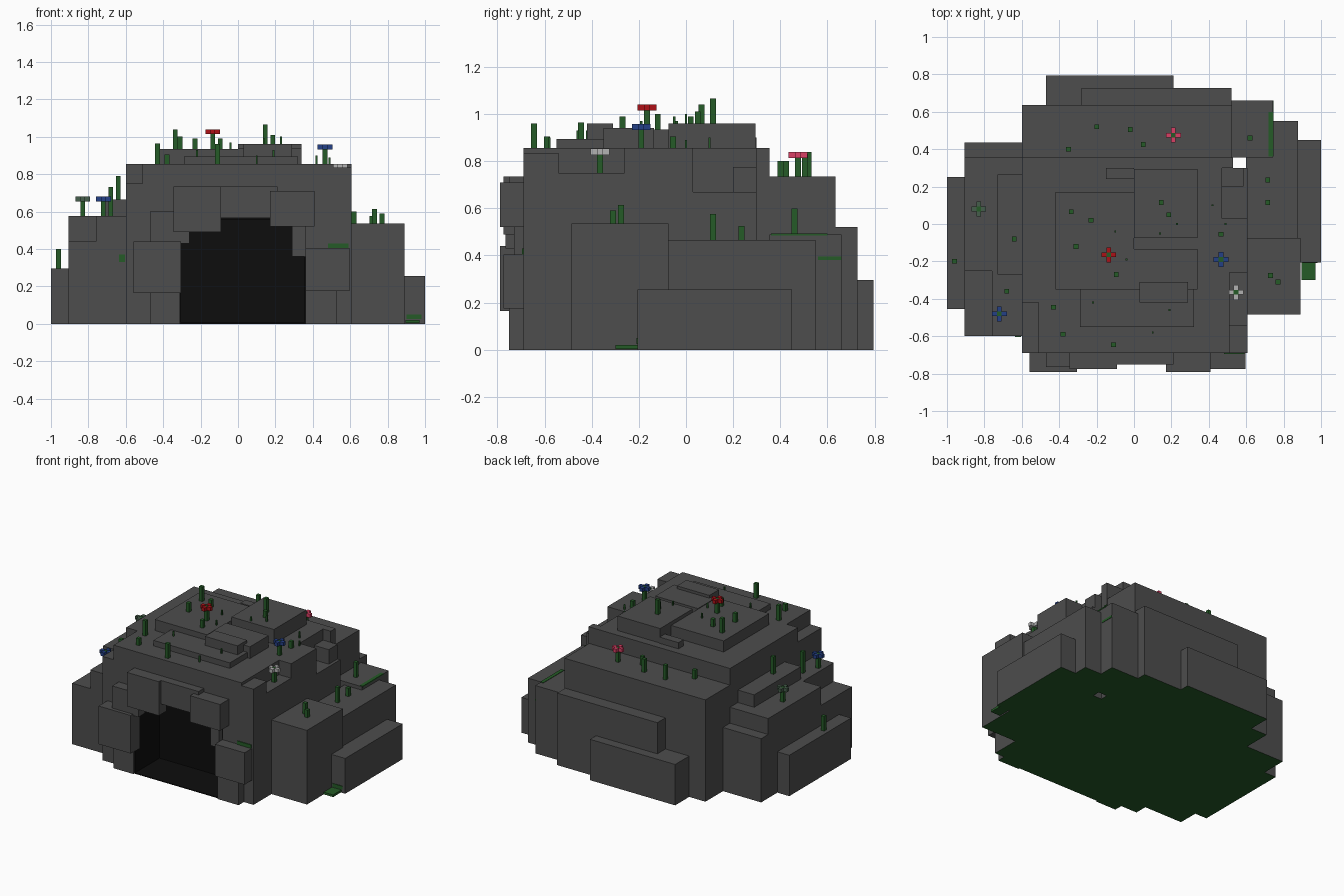
import bpy, bmesh
from mathutils import Vector


def mat(name, r, g, b):
    m = bpy.data.materials.new(name)
    m.diffuse_color = (r, g, b, 1)
    return m


STONE = mat("grey stone", 0.075, 0.075, 0.075)
DARK = mat("cave black", 0.004, 0.004, 0.004)
GREEN = mat("grass green", 0.018, 0.105, 0.02)
RED = mat("red petals", 0.42, 0.005, 0.008)
BLUE = mat("blue petals", 0.017, 0.05, 0.24)
WHITE = mat("white petals", 0.45, 0.45, 0.45)
PINK = mat("pink petals", 0.7, 0.05, 0.13)
SAGE = mat("sage petals", 0.06, 0.11, 0.07)


def boxes(name, material, items, under=GREEN):
    """One object made of boxes (x0, x1, y0, y1, z0, z1); ground faces are green."""
    bm = bmesh.new()
    for x0, x1, y0, y1, z0, z1 in items:
        vs = bmesh.ops.create_cube(bm, size=1)["verts"]
        for v in vs:
            v.co = Vector(((x0 + x1) / 2 + v.co.x * (x1 - x0),
                           (y0 + y1) / 2 + v.co.y * (y1 - y0),
                           (z0 + z1) / 2 + v.co.z * (z1 - z0)))
    bm.normal_update()
    for f in bm.faces:
        if f.normal.z < -0.9 and f.calc_center_median().z < 0.001:
            f.material_index = 1
    me = bpy.data.meshes.new(name)
    bm.to_mesh(me)
    bm.free()
    me.materials.append(material)
    me.materials.append(under)
    ob = bpy.data.objects.new(name, me)
    bpy.context.collection.objects.link(ob)
    return ob


# Main rock mass, with notches at the upper corners and a recess for the cave
boxes("rock_core", STONE, [
    (-0.51, 0.47, -0.45, 0.355, 0, 0.855),
    (-0.60, -0.51, -0.42, 0.355, 0, 0.855),
    (-0.60, -0.51, -0.69, -0.42, 0, 0.75),
    (-0.51, -0.31, -0.69, -0.45, 0, 0.855),
    (0.36, 0.51, -0.69, -0.26, 0, 0.855),
    (-0.31, 0.36, -0.69, -0.45, 0.565, 0.855),
    (0.51, 0.607, -0.69, -0.26, 0, 0.75),
    (0.51, 0.607, -0.69, -0.54, 0.75, 0.835),
    (0.47, 0.607, -0.26, 0.03, 0, 0.855),
    (0.47, 0.607, 0.03, 0.30, 0, 0.67),
    (0.47, 0.585, 0.20, 0.30, 0.67, 0.775),
    (0.47, 0.53, 0.30, 0.355, 0, 0.855),
])

# Slabs on the summit
boxes("summit_slabs", STONE, [
    (-0.42, 0.0, -0.35, 0.17, 0.85, 0.935),
    (0.0, 0.34, -0.075, 0.295, 0.85, 0.96),
    (0.0, 0.34, -0.35, -0.135, 0.85, 0.94),
    (0.03, 0.29, -0.42, -0.31, 0.85, 0.96),
    (-0.29, 0.32, -0.55, -0.35, 0.85, 0.895),
    (-0.15, 0.0, 0.24, 0.30, 0.85, 0.90),
])

# Stepped ledges on each side
boxes("back_ledges", STONE, [
    (-0.60, 0.525, 0.355, 0.635, 0, 0.735),
    (-0.28, 0.52, 0.635, 0.727, 0, 0.52),
    (-0.47, 0.21, 0.635, 0.795, 0, 0.295),
])
boxes("right_ledges", STONE, [
    (0.60, 0.89, -0.485, -0.075, 0, 0.535),
    (0.60, 0.877, -0.075, 0.55, 0, 0.465),
    (0.52, 0.742, 0.355, 0.66, 0, 0.49),
    (0.87, 1.0, -0.205, 0.45, 0, 0.255),
])
boxes("left_ledges", STONE, [
    (-0.905, -0.60, -0.25, 0.355, 0, 0.575),
    (-0.76, -0.60, -0.60, -0.25, 0, 0.575),
    (-0.905, -0.76, -0.60, -0.25, 0, 0.44),
    (-0.905, -0.60, 0.355, 0.435, 0, 0.46),
    (-0.73, -0.60, -0.27, 0.265, 0.57, 0.665),
    (-1.0, -0.905, -0.455, 0.25, 0, 0.295),
])

# Rough stones framing the cave mouth
boxes("entrance_stones", STONE, [
    (-0.47, -0.31, -0.75, -0.69, 0, 0.43),
    (0.36, 0.53, -0.75, -0.69, 0, 0.36),
    (-0.56, -0.305, -0.79, -0.69, 0.165, 0.44),
    (0.36, 0.595, -0.775, -0.69, 0.175, 0.405),
    (-0.47, -0.26, -0.765, -0.69, 0.43, 0.60),
    (-0.345, -0.09, -0.775, -0.69, 0.49, 0.735),
    (-0.15, 0.21, -0.75, -0.69, 0.565, 0.735),
    (0.17, 0.41, -0.79, -0.69, 0.52, 0.71),
    (0.29, 0.36, -0.73, -0.69, 0.36, 0.54),
])

# Black lining of the cave
boxes("cave_lining", DARK, [
    (-0.31, 0.36, -0.46, -0.445, 0, 0.565),
    (-0.312, -0.305, -0.74, -0.45, 0, 0.43),
    (-0.312, -0.305, -0.69, -0.45, 0.43, 0.565),
    (0.355, 0.362, -0.74, -0.45, 0, 0.36),
    (0.355, 0.362, -0.69, -0.45, 0.36, 0.565),
    (-0.31, 0.36, -0.69, -0.45, 0.558, 0.566),
    (-0.31, 0.36, -0.74, -0.45, 0, 0.006),
])

# Thin moss patches
boxes("moss_patches", GREEN, [
    (0.48, 0.59, -0.696, -0.688, 0.405, 0.43),
    (0.90, 0.98, -0.209, -0.204, 0.025, 0.05),
    (0.895, 0.97, -0.30, -0.205, 0.004, 0.02),
    (-0.635, -0.605, -0.604, -0.599, 0.33, 0.37),
    (0.72, 0.745, 0.36, 0.60, 0.485, 0.493),
    (0.735, 0.745, 0.56, 0.66, 0.38, 0.395),
])

# Grass stalks: x, y, base height, tip height
stalks = [
    (-0.2, 0.52, 0.73, 0.84), (-0.02, 0.505, 0.73, 0.83), (0.05, 0.425, 0.73, 0.80),
    (-0.35, 0.4, 0.73, 0.80), (0.62, 0.46, 0.48, 0.60), (0.715, 0.235, 0.46, 0.525),
    (0.715, 0.115, 0.46, 0.575), (0.73, -0.275, 0.53, 0.615), (0.77, -0.31, 0.53, 0.59),
    (-0.335, 0.065, 0.93, 1.04), (-0.23, 0.02, 0.93, 0.99), (-0.31, -0.12, 0.93, 1.0),
    (0.145, 0.115, 0.95, 1.065), (0.185, 0.05, 0.95, 1.01), (-0.095, -0.27, 0.93, 0.99),
    (0.465, -0.055, 0.85, 0.905), (-0.43, -0.445, 0.85, 0.965), (-0.38, -0.59, 0.85, 0.905),
    (-0.11, -0.645, 0.85, 0.96), (-0.96, -0.2, 0.29, 0.40), (-0.68, -0.36, 0.57, 0.73),
    (-0.64, -0.08, 0.66, 0.79),
]
W = 0.0125
boxes("grass_stalks", GREEN,
      [(x - W, x + W, y - W, y + W, a, b) for x, y, a, b in stalks])

# Tiny sprouts
sprouts = [(-0.7, 0, 0.6), (-0.1, -0.04, 0.97), (0.14, -0.05, 0.99), (0.23, 0, 1.0),
           (0.42, 0.1, 0.9), (0.49, 0, 0.89), (-0.22, -0.42, 0.93), (0.19, -0.46, 0.93),
           (0.1, -0.58, 0.9), (-0.04, -0.19, 0.97)]
boxes("tiny_sprouts", GREEN,
      [(x - .005, x + .005, y - .005, y + .005, z - 0.07, z) for x, y, z in sprouts])


# Flowers: four petals around a stem
def flower(name, material, x, y, base, top):
    s, r, t = W, 0.04, 0.026
    boxes(name + "_stem", GREEN, [(x - s, x + s, y - s, y + s, base, top - 0.004)])
    z = (top - t, top)
    boxes(name + "_petals", material, [
        (x - r, x - s, y - s, y + s, *z), (x + s, x + r, y - s, y + s, *z),
        (x - s, x + s, y - r, y - s, *z), (x - s, x + s, y + s, y + r, *z)])


flower("red_flower", RED, -0.135, -0.165, 0.93, 1.04)
flower("blue_flower_top", BLUE, 0.465, -0.19, 0.85, 0.958)
flower("blue_flower_side", BLUE, -0.72, -0.48, 0.57, 0.68)
flower("white_flower", WHITE, 0.545, -0.365, 0.74, 0.853)
flower("pink_flower", PINK, 0.21, 0.475, 0.73, 0.84)
flower("sage_flower", SAGE, -0.83, 0.08, 0.57, 0.68)
